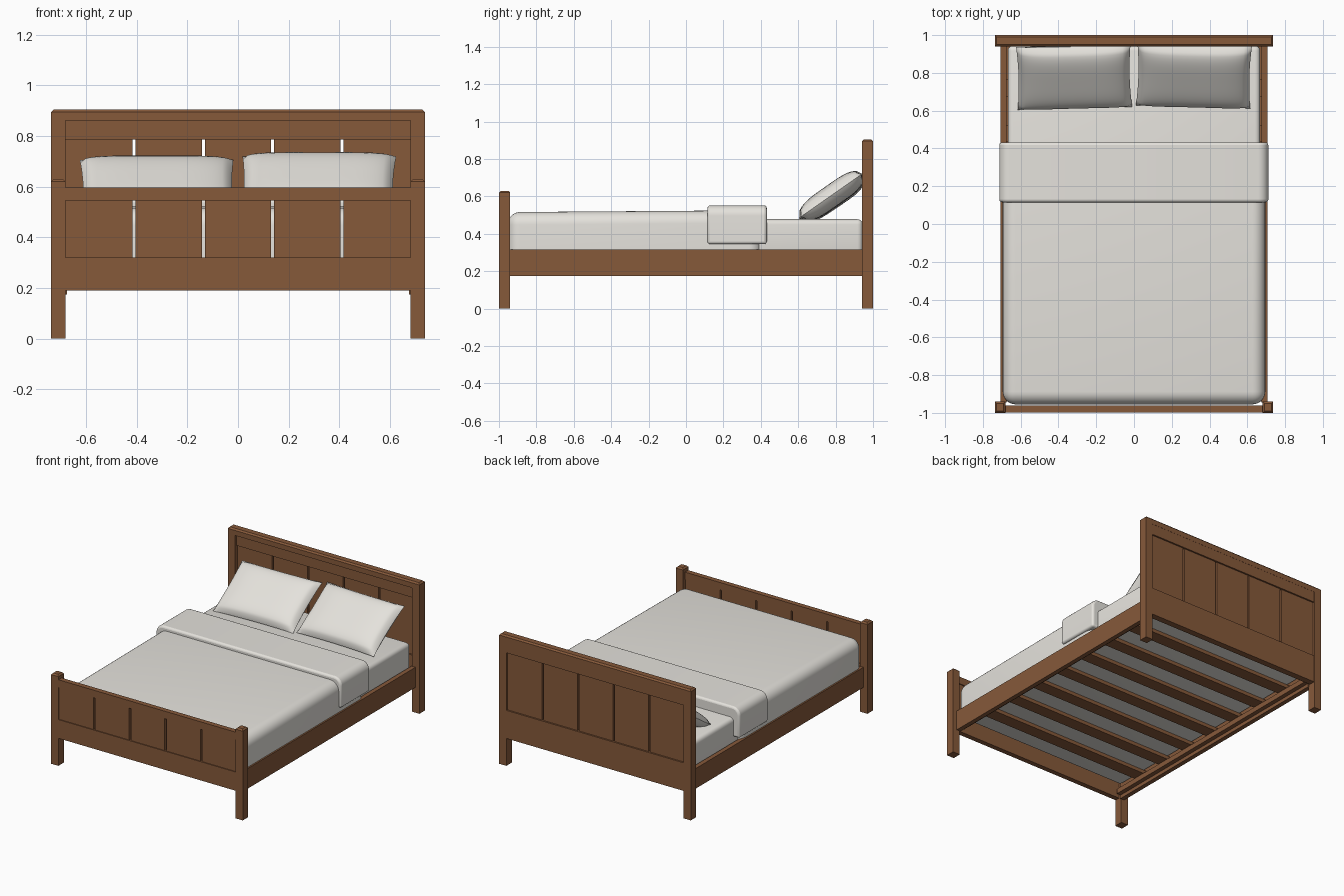
import bpy, bmesh, math
from mathutils import Vector

if "Cube" in bpy.data.objects:
    bpy.data.objects.remove(bpy.data.objects["Cube"], do_unlink=True)


def material(name, rgb):
    m = bpy.data.materials.new(name)
    m.use_nodes = True
    m.diffuse_color = (*rgb, 1)
    m.node_tree.nodes["Principled BSDF"].inputs["Base Color"].default_value = (*rgb, 1)
    return m


WOOD = material("brown wood", (0.238, 0.1, 0.042))
LINEN = material("off white linen", (0.78, 0.76, 0.715))


def finish(name, bm, mat, smooth=False):
    bmesh.ops.recalc_face_normals(bm, faces=bm.faces)
    mesh = bpy.data.meshes.new(name)
    bm.to_mesh(mesh)
    bm.free()
    mesh.materials.append(mat)
    ob = bpy.data.objects.new(name, mesh)
    bpy.context.collection.objects.link(ob)
    if smooth:
        bpy.ops.object.select_all(action="DESELECT")
        ob.select_set(True)
        bpy.context.view_layer.objects.active = ob
        bpy.ops.object.shade_smooth_by_angle(angle=math.radians(40))
    return ob


# Rules choosing bevelled edges, from the ends' "is at the top" flags and the edge direction
EDGE_RULES = {
    "all": lambda tops, d: True,
    "upper": lambda tops, d: any(tops),
    "top": lambda tops, d: all(tops),
    "top_sides": lambda tops, d: all(tops) and abs(d.y) > abs(d.x),
}


def box(name, x, y, z, mat=WOOD, bevel=0.0, segments=1, edges="all", drop=0.0):
    """Box from three (low, high) ranges; drop lowers the top toward the foot."""
    bm = bmesh.new()
    bmesh.ops.create_cube(bm, size=1)
    for v in bm.verts:
        v.co = Vector([r[0] + (c + 0.5) * (r[1] - r[0]) for c, r in zip(v.co, (x, y, z))])
    mid_y, mid_z = sum(y) / 2, sum(z) / 2
    for v in bm.verts:
        if v.co.z > mid_z and v.co.y < mid_y:
            v.co.z -= drop
    if bevel:
        geom = [e for e in bm.edges
                if EDGE_RULES[edges]([v.co.z > mid_z for v in e.verts],
                                     e.verts[1].co - e.verts[0].co)]
        bmesh.ops.bevel(bm, geom=geom, offset=bevel, segments=segments,
                        profile=0.5, affect="EDGES")
    return finish(name, bm, mat, smooth=segments > 1)


def sides(name, x, *args, **kw):
    """A part on the left (+x) and its mirror on the right."""
    box("left_" + name, x, *args, **kw)
    box("right_" + name, (-x[1], -x[0]), *args, **kw)


def planks(name, y, z, inner=0.69, count=5, gap=0.012):
    """Row of upright boards with narrow slots between them."""
    step = 2 * 0.683 / count
    for i in range(count):
        a = -0.683 + i * step
        lo = -inner if i == 0 else a + gap / 2
        hi = inner if i == count - 1 else a + step - gap / 2
        box(f"{name}_plank_{i + 1}", (lo, hi), y, z)


# Headboard: rails flush with the back of the posts, boards recessed
sides("head_post", (0.681, 0.737), (0.94, 1.0), (0, 0.86))
box("headboard_cap", (-0.737, 0.737), (0.94, 1.0), (0.86, 0.905), bevel=0.01, edges="top")
box("headboard_top_rail", (-0.682, 0.682), (0.955, 0.999), (0.785, 0.86))
box("headboard_bottom_rail", (-0.682, 0.682), (0.955, 0.999), (0.19, 0.385))
planks("headboard", (0.966, 0.988), (0.38, 0.79))

# Footboard: rails almost flush with the front of the posts
sides("foot_post", (0.681, 0.737), (-1.0, -0.94), (0, 0.63), bevel=0.01, edges="top")
box("footboard_top_rail", (-0.69, 0.69), (-0.997, -0.962), (0.545, 0.597))
box("footboard_bottom_rail", (-0.69, 0.69), (-0.997, -0.962), (0.19, 0.32))
planks("footboard", (-0.991, -0.968), (0.315, 0.55))

# Side rails with inner ledges that carry the slats
sides("side_rail", (0.675, 0.706), (-0.945, 0.945), (0.175, 0.315))
sides("slat_ledge", (0.645, 0.676), (-0.94, 0.94), (0.2, 0.235))
for i in range(7):
    yc = -0.72 + i * 0.24
    box(f"slat_{i + 1}", (-0.674, 0.674), (yc - 0.045, yc + 0.045), (0.235, 0.26))

# Mattress, duvet and its folded edge
box("mattress", (-0.668, 0.668), (-0.93, 0.945), (0.262, 0.478), LINEN, 0.028, 4)
box("duvet", (-0.695, 0.695), (-0.955, 0.405), (0.31, 0.526), LINEN, 0.068, 7,
    edges="upper", drop=0.01)
fold = box("duvet_fold", (-0.713, 0.711), (0.115, 0.432), (0.345, 0.552), LINEN, 0.055, 7,
           edges="top_sides")
hem = fold.modifiers.new("soft hem", "BEVEL")
hem.width = 0.014
hem.segments = 3
hem.limit_method = "ANGLE"
hem.angle_limit = math.radians(40)


# Pillows: two bulged sheets joined along a seam
def pillow(name, x, y, z, tilt, yaw, half_w=0.303, half_l=0.2, puff=0.06):
    bm = bmesh.new()
    for side in (1, -1):
        sheet = bmesh.ops.create_grid(bm, x_segments=30, y_segments=22, size=1)["verts"]
        for v in sheet:
            u, w = v.co.x, v.co.y
            bulge = max(0, (1 - u ** 4) * (1 - w ** 4)) ** 0.42
            v.co = Vector((half_w * u * (1 - 0.03 * (1 - w * w)),
                           half_l * w * (1 - 0.03 * (1 - u * u)),
                           side * puff * bulge))
    bmesh.ops.remove_doubles(bm, verts=bm.verts, dist=0.0005)
    ob = finish(name, bm, LINEN, smooth=True)
    ob.rotation_euler = (math.radians(tilt), 0, math.radians(yaw))
    ob.location = (x, y, z)


pillow("left_pillow", 0.317, 0.783, 0.604, 35, -1.5)
pillow("right_pillow", -0.317, 0.778, 0.593, 34, 1.5)
